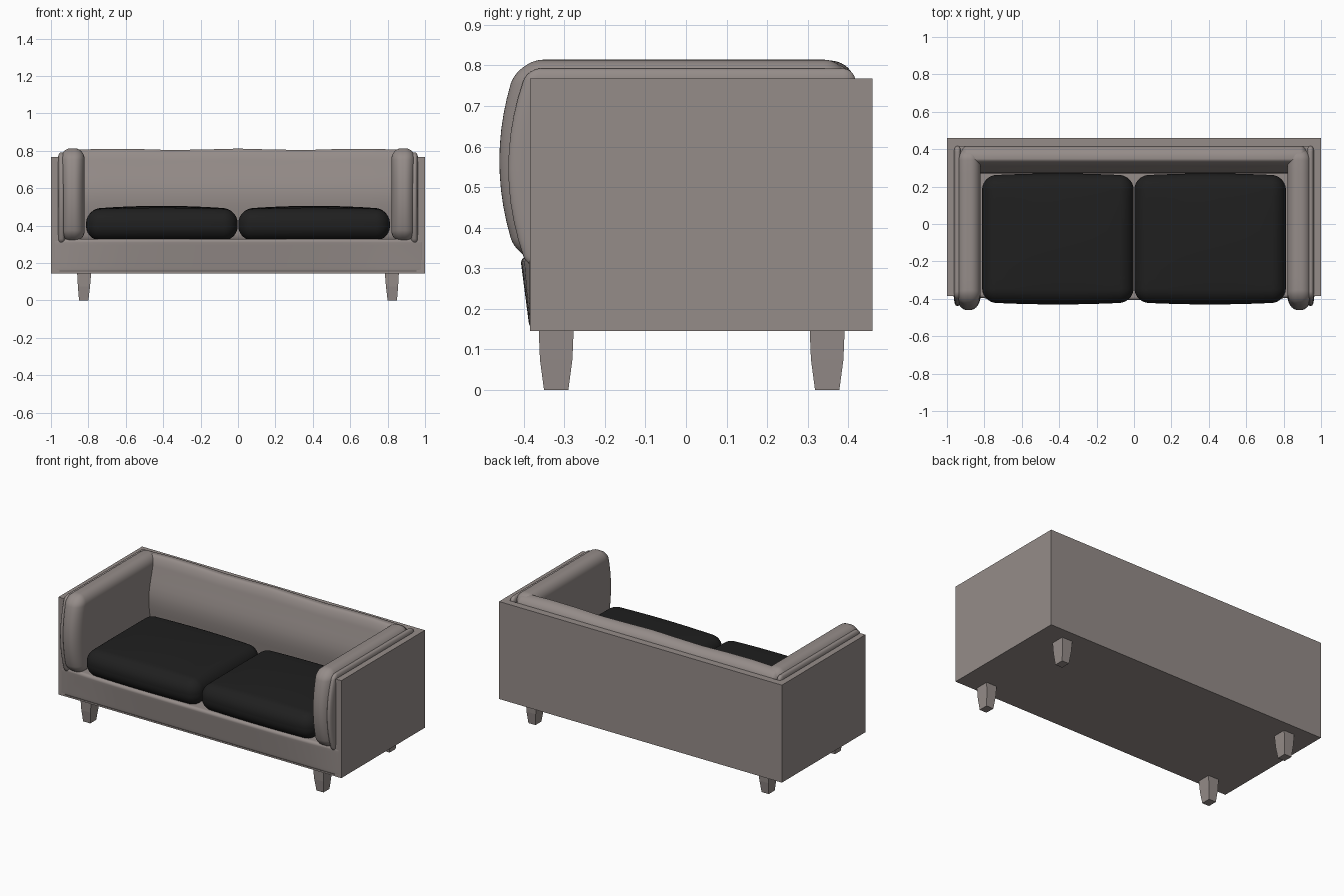
import bpy, bmesh, math
from mathutils import Vector

if "Cube" in bpy.data.objects:
    bpy.data.objects.remove(bpy.data.objects["Cube"])


def material(name, rgb):
    m = bpy.data.materials.new(name)
    m.diffuse_color = (*rgb, 1)
    m.use_nodes = True
    m.node_tree.nodes["Principled BSDF"].inputs["Base Color"].default_value = m.diffuse_color
    return m


TAUPE = material("taupe fabric", (0.30, 0.263, 0.25))
BLACK = material("black fabric", (0.014, 0.014, 0.014))


def finish(bm, name, mat, smooth=False):
    bmesh.ops.recalc_face_normals(bm, faces=bm.faces)
    for f in bm.faces:
        f.smooth = smooth
    me = bpy.data.meshes.new(name)
    bm.to_mesh(me)
    bm.free()
    me.materials.append(mat)
    ob = bpy.data.objects.new(name, me)
    bpy.context.collection.objects.link(ob)
    return ob


def soft_box(name, lo, hi, rad, mat, shape=None):
    """Rounded box with a radius per axis; shape(p, t) bends the surface, t in -1..1."""
    lo, hi, rad = Vector(lo), Vector(hi), Vector(rad)
    mid, half = (lo + hi) / 2, (hi - lo) / 2
    bm = bmesh.new()
    bmesh.ops.create_cube(bm, size=2)
    bmesh.ops.subdivide_edges(bm, edges=bm.edges[:], cuts=19, use_grid_fill=True)
    for v in bm.verts:
        inner, d = Vector(), Vector()
        for i in range(3):
            t = v.co[i]
            s = math.copysign(1, t)
            inner[i] = (half[i] - rad[i]) * max(-1, min(1, t / 0.5))
            if abs(t) > 0.5:
                d[i] = s * math.tan((abs(t) - 0.5) / 0.5 * math.pi / 4)
        if d.length > 0:
            d.normalize()
        p = mid + inner + Vector(d[i] * rad[i] for i in range(3))
        if shape:
            t = Vector((p[i] - mid[i]) / half[i] for i in range(3))
            p = shape(p, t)
        v.co = p
    return finish(bm, name, mat, True)


# Outer shell: U-shaped plan of two sides and the back
plan = [(-1, -0.385), (-0.955, -0.385), (-0.955, 0.415), (0.955, 0.415),
        (0.955, -0.385), (1, -0.385), (1, 0.46), (-1, 0.46)]
bm = bmesh.new()
face = bm.faces.new([bm.verts.new((x, y, 0.145)) for x, y in plan])
ext = bmesh.ops.extrude_face_region(bm, geom=[face])
for v in ext["geom"]:
    if isinstance(v, bmesh.types.BMVert):
        v.co.z = 0.768
finish(bm, "outer_shell", TAUPE)


# Seat base with a slightly padded front rail
def rail_shape(p, t):
    if t.y < -0.5:
        p.y -= 0.012 * max(0, t.z + 1) * (1 - t.x ** 4)
    return p


soft_box("seat_base", (-0.985, -0.385, 0.146), (0.985, 0.44, 0.33),
         (0.006, 0.02, 0.02), TAUPE, rail_shape)
bm = bmesh.new()
bmesh.ops.create_cube(bm, size=1)
for v in bm.verts:
    v.co = Vector((v.co.x * 1.998, v.co.y * 0.844 + 0.0375, 0.15 + v.co.z * 0.01))
finish(bm, "underside_panel", TAUPE)


# Back pad, thicker towards the seat
def back_shape(p, t):
    front = max(0, -t.y)
    p.y += front * (0.035 * max(0, t.z) ** 2 - 0.01 * math.cos(t.z * 4))
    p.z += 0.004 * math.cos(t.x * 9) * max(0, t.z)
    return p


soft_box("back_pad", (-0.93, 0.28, 0.30), (0.93, 0.418, 0.808),
         (0.04, 0.065, 0.06), TAUPE, back_shape)


# Arm pads bulge forward; a thin lining sits between pad and shell
def arm_shape(p, t):
    w = max(0, -t.y) ** 3
    p.y -= w * 0.048 * (1 - t.z ** 2)
    return p


for s, side in ((-1, "left"), (1, "right")):
    def box(name, x0, x1, y0, y1, z0, z1, rad):
        xs = sorted((s * x0, s * x1))
        soft_box(name, (xs[0], y0, z0), (xs[1], y1, z1), rad, TAUPE, arm_shape)
    box(side + "_arm_pad", 0.82, 0.948, -0.412, 0.40, 0.315, 0.814, (0.055, 0.06, 0.06))
    box(side + "_arm_lining", 0.925, 0.962, -0.39, 0.417, 0.30, 0.792, (0.015, 0.03, 0.03))


# Seat cushions with domed tops and softly bowed sides
def cushion_shape(p, t):
    p.z += 0.018 * max(0, t.z) * (1 - t.x ** 2) * (1 - t.y ** 2)
    p.y += 0.012 * t.y * (1 - t.x ** 2)
    return p


for s, side in ((-1, "left"), (1, "right")):
    xs = sorted((s * 0.002, s * 0.812))
    soft_box(side + "_seat_cushion", (xs[0], -0.418, 0.322), (xs[1], 0.258, 0.488),
             (0.075, 0.075, 0.075), BLACK, cushion_shape)

# Tapered legs: rings of (height, inner x, outer x, half depth)
RINGS = [(0, 0.80, 0.85, 0.030), (0.075, 0.791, 0.856, 0.040), (0.147, 0.785, 0.86, 0.043)]
for s, side in ((-1, "left"), (1, "right")):
    for cy, end in ((-0.32, "front"), (0.348, "back")):
        bm = bmesh.new()
        rings = [[bm.verts.new((s * x, cy + dy, z)) for x, dy in
                  ((xi, -h), (xo, -h), (xo, h), (xi, h))] for z, xi, xo, h in RINGS]
        for a, b in zip(rings, rings[1:]):
            for i in range(4):
                j = (i + 1) % 4
                bm.faces.new((a[i], a[j], b[j], b[i]))
        bm.faces.new(rings[0])
        bm.faces.new(rings[-1])
        finish(bm, f"{side}_{end}_leg", TAUPE)
